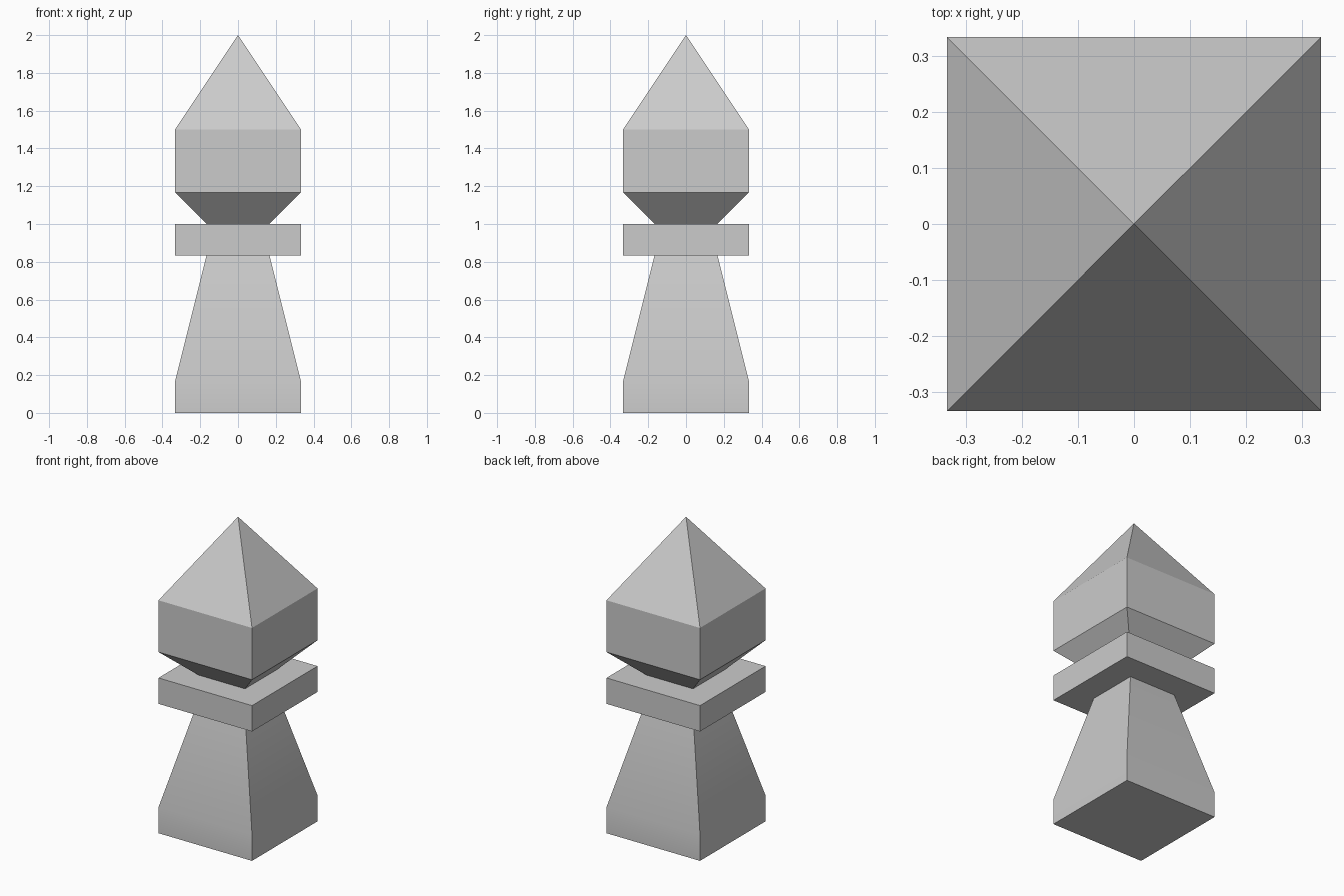
import bpy
import bmesh
import math

cube = bpy.data.objects.get("Cube")
if cube:
    bpy.data.objects.remove(cube, do_unlink=True)

stone = bpy.data.materials.new("light_grey_stone")
stone.use_nodes = True
colour = (0.6, 0.6, 0.6, 1)
stone.diffuse_color = colour
stone.node_tree.nodes["Principled BSDF"].inputs["Base Color"].default_value = colour

U = 1 / 6  # modelling unit


def square_tower(name, profile):
    """Stack square rings given as (half width, height); zero width is a point."""
    bm = bmesh.new()
    rings = []
    for half, z in profile:
        corners = [(-1, -1), (1, -1), (1, 1), (-1, 1)] if half else [(0, 0)]
        rings.append([bm.verts.new((x * half * U, y * half * U, z * U)) for x, y in corners])
    for low, high in zip(rings, rings[1:]):
        for i in range(4):
            j = (i + 1) % 4
            top = [high[j], high[i]] if len(high) == 4 else [high[0]]
            bm.faces.new([low[i], low[j]] + top)
    bm.faces.new(rings[0][::-1])
    if len(rings[-1]) == 4:
        bm.faces.new(rings[-1])
    mesh = bpy.data.meshes.new(name)
    bm.to_mesh(mesh)
    bm.free()
    mesh.materials.append(stone)
    obj = bpy.data.objects.new(name, mesh)
    bpy.context.collection.objects.link(obj)
    bpy.ops.object.select_all(action="DESELECT")
    obj.select_set(True)
    bpy.context.view_layer.objects.active = obj
    bpy.ops.object.shade_smooth_by_angle(angle=math.radians(30))
    return obj


# Tapered shaft on a short straight foot
square_tower("shaft", [(2, 0), (2, 1), (1, 5)])
# Flat square collar
square_tower("collar", [(2, 5), (2, 6)])
# Flared neck, straight block and pyramid point
square_tower("head", [(1, 6), (2, 7), (2, 9), (0, 12)])
